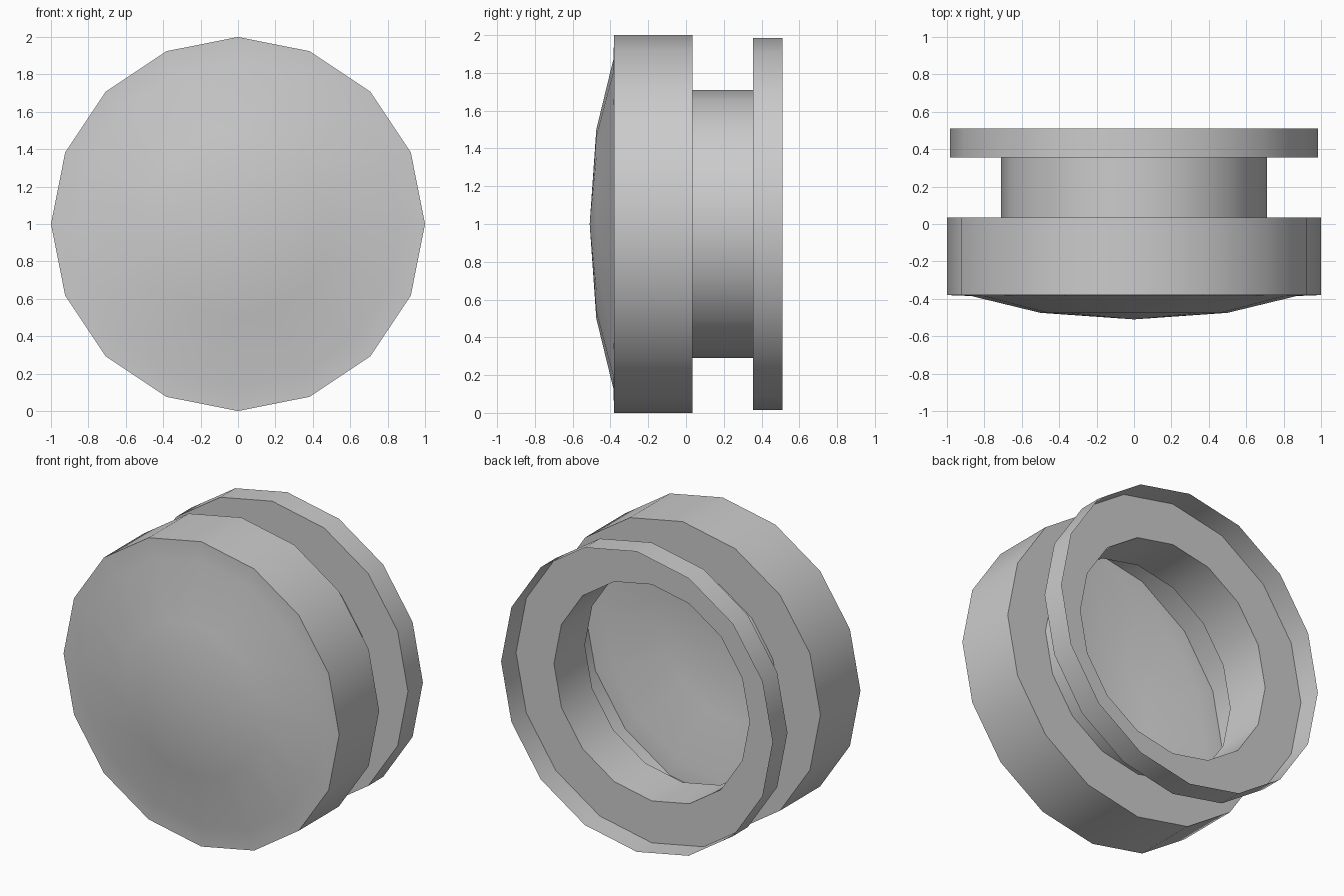
import bpy, bmesh, math

if "Cube" in bpy.data.objects:
    bpy.data.objects.remove(bpy.data.objects["Cube"])

SIDES = 16


def revolve(name, profile):
    """Turn (radius, y) points around the y axis at height z = 1."""
    bm = bmesh.new()
    rings = []
    for r, y in profile:
        count = SIDES if r > 0 else 1
        rings.append([bm.verts.new((r * math.sin(a), y, 1 + r * math.cos(a)))
                      for a in (2 * math.pi * i / SIDES for i in range(count))])
    for a, b in zip(rings, rings[1:]):
        for i in range(SIDES):
            j = (i + 1) % SIDES
            if len(a) == 1:
                bm.faces.new((a[0], b[j], b[i]))
            else:
                bm.faces.new((a[i], a[j], b[j], b[i]))
    bmesh.ops.recalc_face_normals(bm, faces=bm.faces)
    # the front pole must face -y
    bm.faces.ensure_lookup_table()
    if bm.faces[0].normal.y > 0:
        bmesh.ops.reverse_faces(bm, faces=bm.faces)
    mesh = bpy.data.meshes.new(name)
    bm.to_mesh(mesh)
    bm.free()
    obj = bpy.data.objects.new(name, mesh)
    bpy.context.collection.objects.link(obj)
    bpy.context.view_layer.objects.active = obj
    obj.select_set(True)
    bpy.ops.object.shade_smooth_by_angle(angle=math.radians(30))
    obj.select_set(False)
    return obj


# Thin shell: domed cap, narrow neck, then a flange with an open lip at the back
revolve("domed_button_shell", [
    (0, -0.51), (0.5, -0.475), (0.87, -0.385), (1, -0.38),   # dome
    (1, 0.035), (0.71, 0.035),                              # cap wall and back
    (0.71, 0.355),                                          # neck
    (0.985, 0.355), (0.985, 0.51),                          # flange and lip
])
